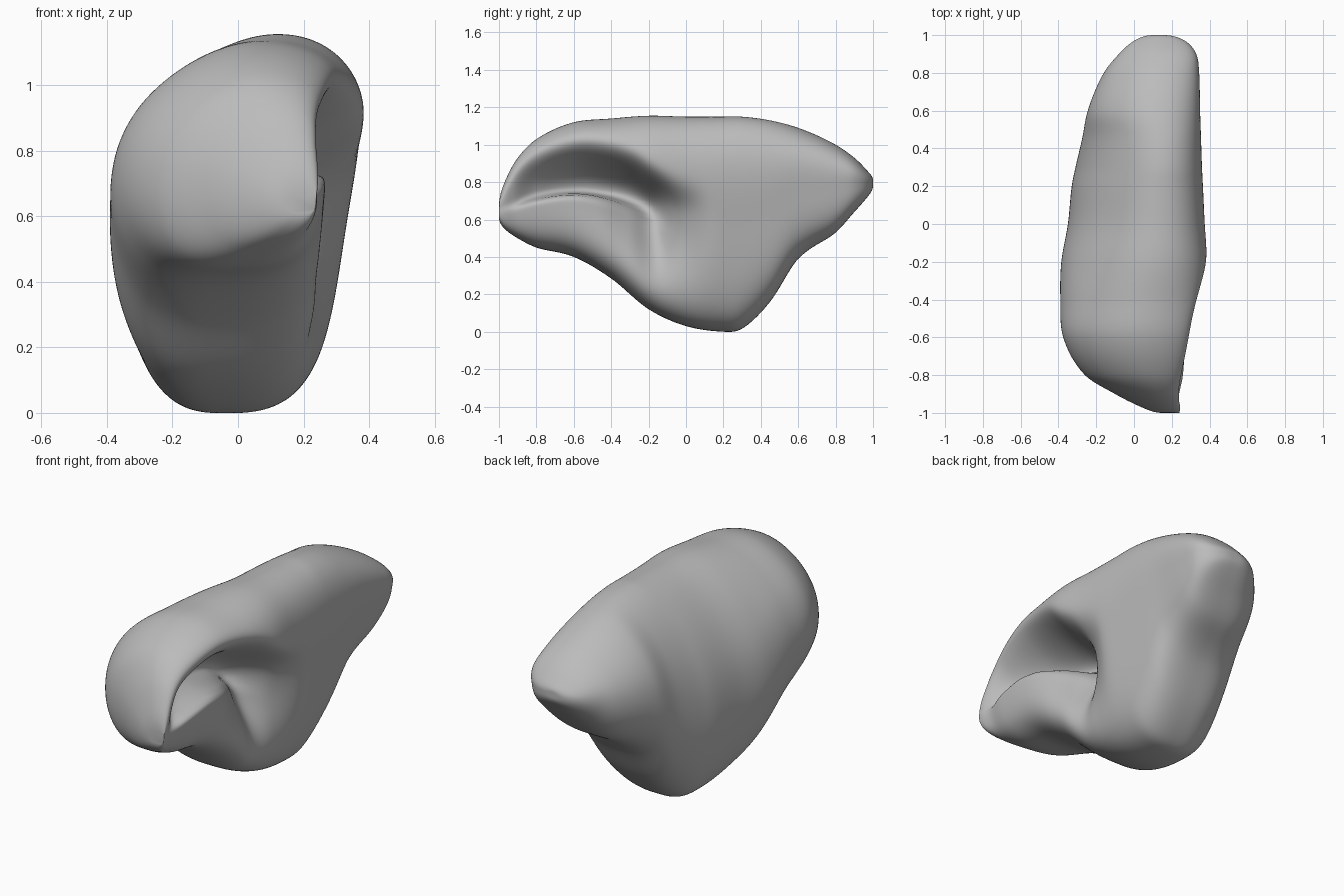
import bpy, bmesh, math

cube = bpy.data.objects.get("Cube")
if cube:
    bpy.data.objects.remove(cube, do_unlink=True)

# Body sections from front to back: y, z low, z high, x low, x high
SECTIONS = [
    (-1.0, .61, .67, .15, .24), (-.97, .55, .80, .04, .265),
    (-.9, .50, .93, -.1, .28), (-.8, .45, 1.03, -.26, .31),
    (-.6, .40, 1.12, -.375, .35), (-.4, .285, 1.14, -.39, .375),
    (-.2, .12, 1.155, -.385, .39), (0, .03, 1.15, -.35, .375),
    (.2, .0, 1.15, -.33, .365), (.3, .015, 1.15, -.31, .36),
    (.45, .16, 1.13, -.275, .355), (.6, .39, 1.09, -.245, .35),
    (.8, .53, 1.0, -.16, .345), (.9, .64, .93, -.08, .33),
    (.97, .72, .86, .0, .27), (1.0, .78, .81, .1, .16)]

# Fold on the hollow side: y, z, how far the lobe sits in, pocket behind it
FOLD = [(-1.0, .66, .0, .0), (-.92, .7, .02, .03), (-.8, .75, .03, .15),
        (-.6, .79, .07, .25), (-.45, .775, .13, .24), (-.3, .72, .23, .15),
        (-.17, .63, .29, .06), (-.05, .58, .14, .0), (.1, .55, .02, .0),
        (.2, .5, .0, .0), (1.0, .5, .0, .0)]

RINGS, SEGMENTS = 160, 240
LEAN = .34


def station(y):
    return math.acos(max(-1, min(1, -y)))


def sample(table, t):
    """Smooth interpolation of a table, eased around both tips."""
    keys = [station(row[0]) for row in table]
    last = len(keys) - 1
    i = max(0, min(last - 1, sum(k <= t for k in keys) - 1))
    span = keys[i + 1] - keys[i]
    u = (t - keys[i]) / span

    def slope(j, c):
        a, b = max(j - 1, 0), min(j + 1, last)
        return (table[b][c] - table[a][c]) / (keys[b] - keys[a]) * span

    values = []
    for c in range(1, len(table[0])):
        p, q = table[i][c], table[i + 1][c]
        m, n = slope(i, c), slope(i + 1, c)
        values.append(p + u * m + u * u * (3 * (q - p) - 2 * m - n)
                      + u ** 3 * (2 * (p - q) + m + n))
    return values


def outline(a):
    """Unit cross-section: full at the lower +x corner, slim opposite."""
    power = .84 - .17 * math.cos(a + math.pi / 4)
    c, s = math.cos(a), math.sin(a)
    return (math.copysign(abs(c) ** power, c),
            math.copysign(abs(s) ** power, s))


def fold_in(x, y, z, side, crease, lobe, pocket):
    """Set the lower lobe in and open the pocket above and behind it."""
    gap = z - crease
    if gap > 0:
        fade = math.exp(-(gap / .17) ** 3)
        lobe *= fade
        pocket *= fade
    else:
        lobe *= math.exp(-(gap / .32) ** 2)
        pocket *= math.exp(-(gap / .03) ** 2)
    return x - side * (lobe + pocket), y, z - .2 * side * pocket


def section(t):
    y = -math.cos(t)
    low, high, left, right = sample(SECTIONS, t)
    crease, lobe, pocket = sample(FOLD, t)
    middle, half = (low + high) / 2, (high - low) / 2
    width = right - left
    shape = [outline(math.tau * k / SEGMENTS) for k in range(SEGMENTS)]
    raw = [width / 2 * c + LEAN * half * ((1 + s) / 2) ** 2
           for c, s in shape]
    start, spread = min(raw), max(raw) - min(raw)
    points = []
    for (c, s), r in zip(shape, raw):
        across = (r - start) / spread
        points.append(fold_in(left + width * across, y, middle + half * s,
                              across ** 2, crease,
                              max(lobe, 0), max(pocket, 0)))
    return points


# Loft the sections into one closed skin
bm = bmesh.new()
loops = [[bm.verts.new(p) for p in section(math.pi * i / RINGS)]
         for i in range(RINGS + 1)]
for a, b in zip(loops, loops[1:]):
    for k in range(SEGMENTS):
        n = (k + 1) % SEGMENTS
        bm.faces.new((a[k], a[n], b[n], b[k]))
for loop in (loops[0], loops[-1]):
    bm.faces.new(loop)
bmesh.ops.recalc_face_normals(bm, faces=bm.faces)
mesh = bpy.data.meshes.new("folded_body")
bm.to_mesh(mesh)
bm.free()
mesh.shade_smooth()
body = bpy.data.objects.new("folded_body", mesh)
bpy.context.collection.objects.link(body)

# Soften the fold a little
soften = body.modifiers.new("soften", 'SMOOTH')
soften.factor = .5
soften.iterations = 6

# Plain grey skin
grey = bpy.data.materials.new("plain_grey")
grey.use_nodes = True
colour = (.5, .5, .5, 1)
grey.diffuse_color = colour
shader = next(n for n in grey.node_tree.nodes if n.type == 'BSDF_PRINCIPLED')
shader.inputs["Base Color"].default_value = colour
mesh.materials.append(grey)
